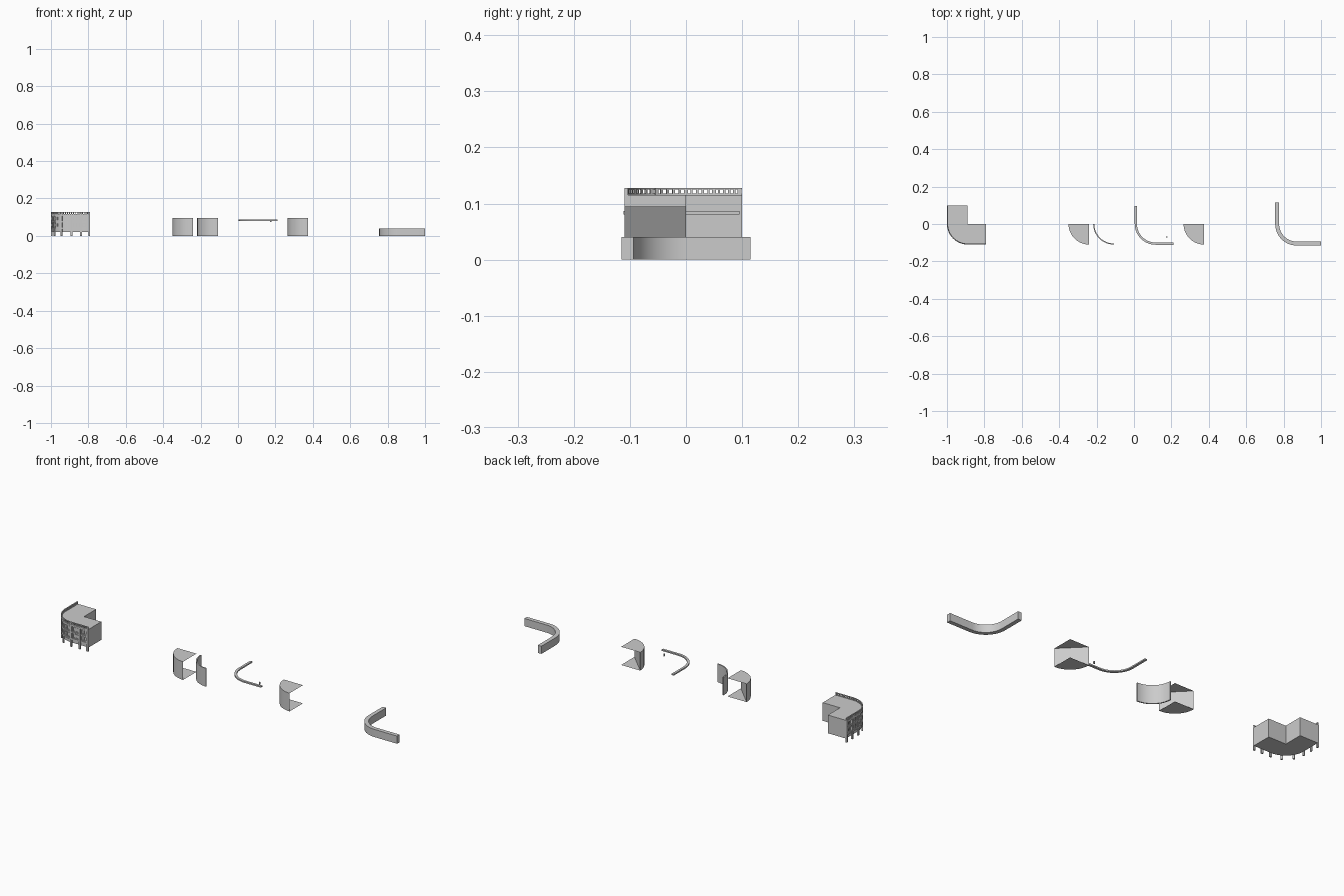
import bpy, bmesh, math
from mathutils import Matrix

if "Cube" in bpy.data.objects:
    bpy.data.objects.remove(bpy.data.objects["Cube"])

SEG = 16


def finish(name, bm, smooth=False):
    bmesh.ops.recalc_face_normals(bm, faces=bm.faces)
    me = bpy.data.meshes.new(name)
    bm.to_mesh(me)
    bm.free()
    ob = bpy.data.objects.new(name, me)
    bpy.context.collection.objects.link(ob)
    if smooth:
        bpy.ops.object.select_all(action='DESELECT')
        ob.select_set(True)
        bpy.context.view_layer.objects.active = ob
        bpy.ops.object.shade_smooth_by_angle(angle=math.radians(30))
    return ob


def path(cx, r, ly, lx):
    """Back straight, quarter bend, then right straight at offset r."""
    pts = [(cx - r, ly)] if ly else []
    for i in range(SEG + 1):
        a = math.pi + math.pi / 2 * i / SEG
        pts.append((cx + r * math.cos(a), r * math.sin(a)))
    return pts + ([(cx + lx, -r)] if lx else [])


def prism(bm, pts, z0, z1):
    low = [bm.verts.new((x, y, z0)) for x, y in pts]
    face = bm.faces.new(low)
    ext = bmesh.ops.extrude_face_region(bm, geom=[face], use_keep_orig=True)
    for v in ext['geom']:
        if isinstance(v, bmesh.types.BMVert):
            v.co.z = z1


def band(bm, cx, r0, r1, z0, z1, ly=0, lx=0):
    prism(bm, path(cx, r1, ly, lx) + path(cx, r0, ly, lx)[::-1], z0, z1)


def box(bm, cx, ly, lx, r, s, width, depth, z0, z1):
    """Box on the bent path at distance s, facing outward."""
    arc = r * math.pi / 2
    if s < ly:
        x, y, a = cx - r, ly - s, math.pi
    elif s < ly + arc:
        a = math.pi + (s - ly) / r
        x, y = cx + r * math.cos(a), r * math.sin(a)
    else:
        x, y, a = cx + s - ly - arc, -r, math.pi * 1.5
    m = (Matrix.Translation((x, y, (z0 + z1) / 2)) @ Matrix.Rotation(a, 4, 'Z')
         @ Matrix.Diagonal((depth, width, z1 - z0, 1)))
    bmesh.ops.create_cube(bm, size=1, matrix=m)


# building: L-shaped body with rounded corner
CX, L, R = -0.89, 0.10, 0.1065
bm = bmesh.new()
prism(bm, path(CX, 0.104, L, L) + [(CX + L, 0), (CX, 0), (CX, L)], 0.02, 0.115)
finish("building_body", bm, True)

# floor bands and cornice
bm = bmesh.new()
for z0, z1, r in ((0.037, 0.045, 0.109), (0.072, 0.079, 0.109), (0.107, 0.115, 0.11)):
    band(bm, CX, 0.103, r, z0, z1, L, L)
finish("floor_bands", bm, True)

# bay positions: two per straight, three round the bend
ARC = R * math.pi / 2
TOTAL = 2 * L + ARC
edges = [0, L / 2] + [L + ARC * i / 3 for i in range(4)] + [TOTAL - L / 2, TOTAL]
edges[0], edges[-1] = 0.005, TOTAL - 0.005
piers, frames, balusters = bmesh.new(), bmesh.new(), bmesh.new()
for s in edges:
    box(piers, CX, L, L, R, s, 0.010, 0.007, 0, 0.108)
    box(balusters, CX, L, L, R, s, 0.007, 0.006, 0.115, 0.128)
for a, b in zip(edges, edges[1:]):
    mid, w = (a + b) / 2, (b - a) - 0.018
    # window surrounds with central mullion, two storeys
    for z0, z1 in ((0.047, 0.070), (0.081, 0.105)):
        for s in (mid - w / 2, mid, mid + w / 2):
            box(frames, CX, L, L, R - 0.001, s, 0.003, 0.005, z0, z1)
        for z in (z0, z1 - 0.003):
            box(frames, CX, L, L, R - 0.001, mid, w, 0.004, z, z + 0.003)
    for i in range(1, 5):
        box(balusters, CX, L, L, R, a + (b - a) * i / 5, 0.004, 0.004, 0.116, 0.126)
finish("piers", piers)
finish("window_frames", frames)
finish("balusters", balusters)

# balustrade rails
bm = bmesh.new()
band(bm, CX, 0.104, 0.109, 0.115, 0.1175, L, L)
band(bm, CX, 0.104, 0.109, 0.125, 0.128, L, L)
finish("balustrade_rails", bm, True)

# two quarter-round blocks: chord back, caps reaching to the corner
for name, cx in (("corner_block_left", -0.24), ("corner_block_right", 0.375)):
    bm = bmesh.new()
    arc = path(cx, 0.11, 0, 0)
    prism(bm, arc, 0, 0.095)
    for z in (0, 0.095):
        bm.faces.new([bm.verts.new((x, y, z)) for x, y in (arc[0], arc[-1], (cx, 0))])
    finish(name, bm, True)

# thin curved wall panel
bm = bmesh.new()
band(bm, -0.108, 0.104, 0.11, 0, 0.095)
finish("curved_panel", bm, True)

# moulding strip and its small loose block
bm = bmesh.new()
band(bm, 0.115, 0.099, 0.111, 0.08, 0.087, 0.095, 0.095)
finish("moulding", bm, True)
bm = bmesh.new()
bmesh.ops.create_cube(bm, size=1, matrix=Matrix.Translation((0.175, -0.07, 0.079))
                      @ Matrix.Diagonal((0.006, 0.006, 0.012, 1)))
finish("small_block", bm)

# low curved base
bm = bmesh.new()
band(bm, 0.87, 0.094, 0.115, 0, 0.04, 0.115, 0.13)
finish("curved_base", bm, True)
